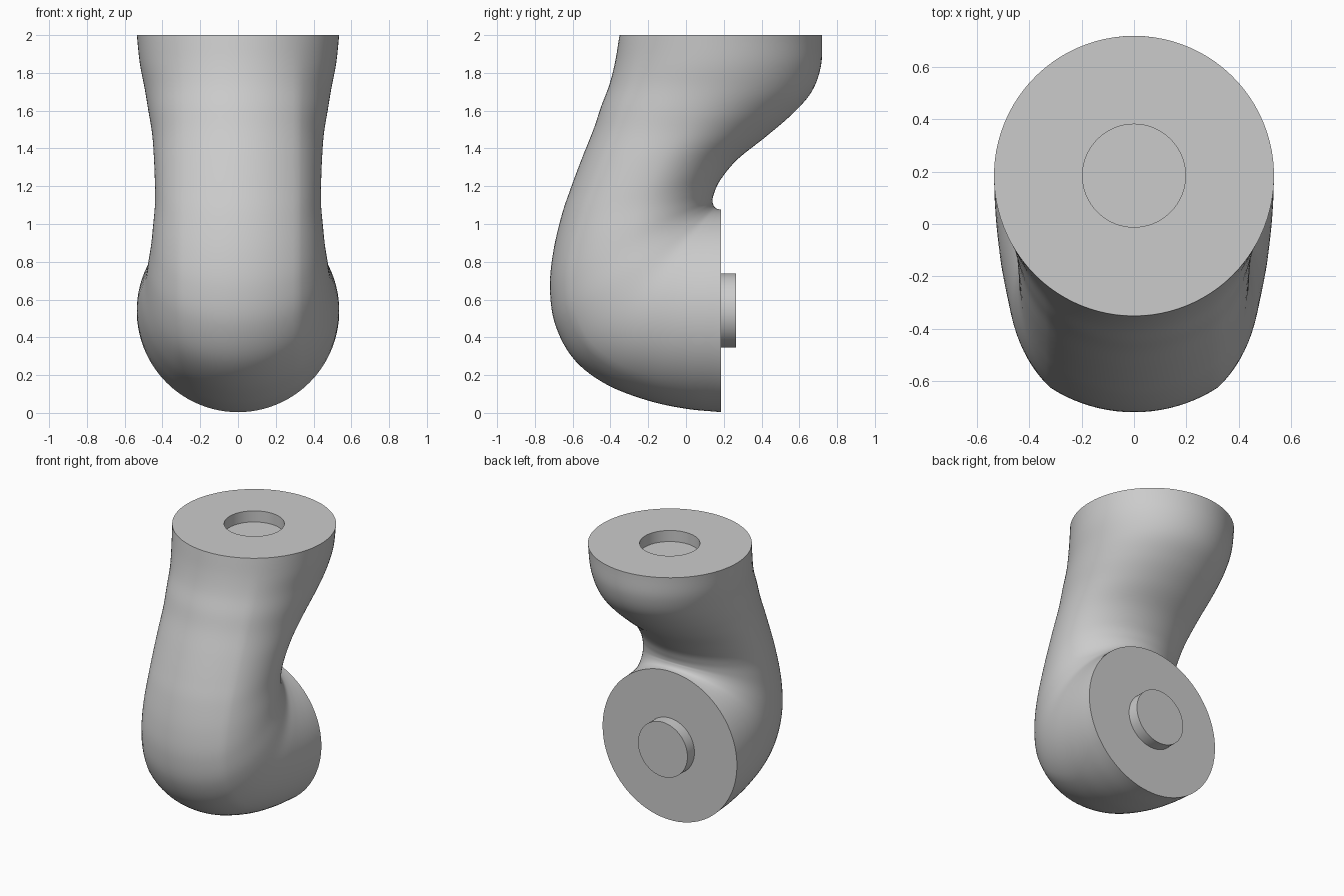
import bpy, bmesh, math
from mathutils import Vector

cube = bpy.data.objects.get("Cube")
if cube:
    bpy.data.objects.remove(cube, do_unlink=True)

R = 0.536            # flange radius
PEG_R = 0.197        # peg and socket radius
CREASE_X = 0.32      # half width of the front band
DEPTH = 0.08         # socket depth and peg length
CREASE = math.asin(CREASE_X / R)
SAG = R * (1 - math.cos(CREASE))

grey = bpy.data.materials.new("light grey")
grey.use_nodes = True
grey.diffuse_color = (0.6, 0.6, 0.6, 1)
grey.node_tree.nodes["Principled BSDF"].inputs["Base Color"].default_value = (0.6, 0.6, 0.6, 1)

# Side profile stations: outer (y, z), inner (y, z), half width
STATIONS = [Vector(s) for s in (
    (-.352, 2, .72, 2, .536),
    (-.375, 1.86, .715, 1.84, .52),
    (-.405, 1.74, .665, 1.7, .495),
    (-.45, 1.62, .56, 1.58, .475),
    (-.49, 1.5, .42, 1.46, .455),
    (-.55, 1.35, .27, 1.34, .445),
    (-.61, 1.19, .18, 1.23, .44),
    (-.66, 1.04, .148, 1.16, .44),
    (-.705, .84, .14, 1.125, .45),
    (-.72, .65, .142, 1.11, .46),
    (-.69, .46, .146, 1.098, .475),
    (-.59, .28, .152, 1.089, .49),
    (-.42, .15, .16, 1.083, .51),
    (-.2, .065, .17, 1.079, .525),
    (0, .022, .178, 1.077, .533),
    (.185, .004, .185, 1.076, .536))]

# Angles round half a section, with a step exactly on the crease
FRONT, SIDE = 10, 36
half = [CREASE * i / FRONT for i in range(FRONT)]
half += [CREASE + (math.pi - CREASE) * i / SIDE for i in range(SIDE + 1)]
ANGLES = half + [-a for a in half[-2:0:-1]]


def spline(points, steps):
    """Catmull-Rom interpolation through the stations."""
    ends = [2 * points[0] - points[1]] + points + [2 * points[-1] - points[-2]]
    out = []
    for a, b, c, d in zip(ends, ends[1:], ends[2:], ends[3:]):
        for k in range(steps):
            t = k / steps
            out.append(b + (c - a) * t / 2 + (a * 2 - b * 5 + c * 4 - d) * t**2 / 2
                       + (b * 3 - a - c * 3 + d) * t**3 / 2)
    return out + [points[-1]]


def section(s):
    """Shallow front arc of fixed radius, running into rounded flanks."""
    outer, inner, width = Vector((0, s[0], s[1])), Vector((0, s[2], s[3])), s[4]
    span = inner - outer
    length = span.length
    ring = []
    for angle in ANGLES:
        a = abs(angle)
        if a <= CREASE:
            x, depth = R * math.sin(a), R * (1 - math.cos(a))
        else:
            f = (math.cos(CREASE) - math.cos(a)) / (math.cos(CREASE) + 1)
            depth = SAG + (length - SAG) * f
            if a < math.pi / 2:
                g = (math.sin(a) - math.sin(CREASE)) / (1 - math.sin(CREASE))
                x = CREASE_X + (width - CREASE_X) * g
            else:
                x = width * math.sin(a)
        ring.append(outer + span * (depth / length) + Vector((math.copysign(x, angle), 0, 0)))
    return ring


def circle(centre, direction):
    """Peg-sized circle whose angle zero points against the direction."""
    return [centre + Vector((PEG_R * math.sin(a), 0, 0)) - direction * PEG_R * math.cos(a)
            for a in ANGLES]


def loft(name, rings):
    bm = bmesh.new()
    rows = [[bm.verts.new(p) for p in ring] for ring in rings]
    for lower, upper in zip(rows, rows[1:]):
        for i in range(len(lower)):
            bm.faces.new((lower[i - 1], lower[i], upper[i], upper[i - 1]))
    bm.faces.new(rows[0])
    bm.faces.new(rows[-1])
    bmesh.ops.recalc_face_normals(bm, faces=bm.faces)
    mesh = bpy.data.meshes.new(name)
    bm.to_mesh(mesh)
    bm.free()
    mesh.materials.append(grey)
    obj = bpy.data.objects.new(name, mesh)
    bpy.context.collection.objects.link(obj)
    bpy.ops.object.select_all(action='DESELECT')
    obj.select_set(True)
    bpy.context.view_layer.objects.active = obj
    bpy.ops.object.shade_smooth_by_angle(angle=math.radians(15))
    return obj


# Curved arm body with a round socket sunk in its top flange
Y, Z = Vector((0, 1, 0)), Vector((0, 0, 1))
top = Vector((0, 0.185, 2))
body = [section(s) for s in spline(STATIONS, 6)]
loft("elbow_body", [circle(top - Z * DEPTH, Y), circle(top, Y)] + body)

# Round locating peg on the rear flange
rear = Vector((0, 0.185, 0.542))
loft("rear_peg", [circle(rear - Y * 0.02, Z), circle(rear + Y * DEPTH, Z)])
